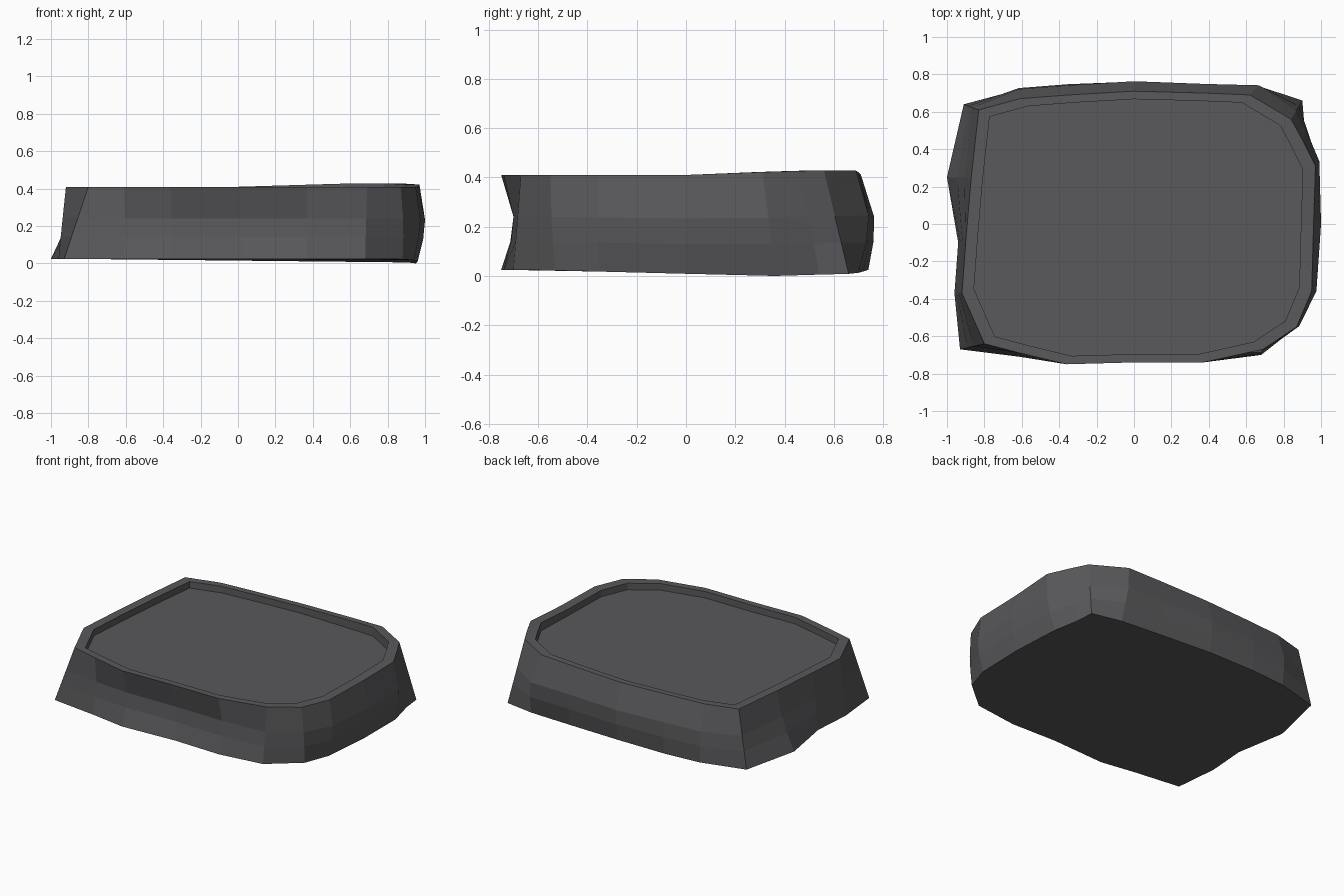
import bpy
import bmesh
from mathutils import Vector

default_cube = bpy.data.objects.get("Cube")
if default_cube:
    bpy.data.objects.remove(default_cube, do_unlink=True)

# Dark stone material
stone = bpy.data.materials.new("dark grey stone")
stone.use_nodes = True
colour = (0.1, 0.098, 0.104, 1)
stone.diffuse_color = colour
shader = next(n for n in stone.node_tree.nodes if n.type == "BSDF_PRINCIPLED")
shader.inputs["Base Color"].default_value = colour
shader.inputs["Roughness"].default_value = 0.9

# Wall columns, anticlockwise: rim x, rim y, foot x, foot y, bulge of the wall
columns = [
    (-.8, -.64, -.93, -.67, 0), (-.61, -.69, -.61, -.71, -.02),
    (-.36, -.75, -.36, -.75, -.05), (0, -.74, .03, -.73, -.04),
    (.37, -.74, .37, -.74, -.04), (.69, -.67, .68, -.7, 0),
    (.87, -.55, .88, -.53, .01), (.95, -.36, .94, -.35, .03),
    (.96, 0, .96, 0, .04), (.97, .31, .95, .36, .03),
    (.9, .45, .91, .54, .02), (.84, .56, .9, .66, 0),
    (.62, .69, .69, .7, .05), (.38, .7, .38, .72, .04),
    (0, .71, 0, .74, .04), (-.35, .69, -.35, .74, .03),
    (-.61, .67, -.61, .72, .03), (-.83, .61, -.91, .64, 0),
    (-.87, .25, -1, .25, -.02), (-.9, -.1, -.94, -.1, 0),
    (-.92, -.37, -.96, -.37, 0),
]


def rim_height(x, y):
    """The rim rises a little towards the back left corner."""
    return 0.41 + 0.04 * max(0, x) * max(0, y)


def foot_height(x, y):
    """The underside sags a little towards the back left corner."""
    sag = max(0, x) * max(0, 1 - abs(y - 0.36))
    return 0.025 - 0.026 * min(1, sag)


def outward(point):
    """Direction pointing away from a rounded rectangle."""
    return Vector((point.x ** 3, (point.y / 0.75) ** 3, 0)).normalized()


def wall_column(rim_x, rim_y, foot_x, foot_y, bulge):
    """Points from the foot, up the wall, over the rim to the sunken floor."""
    rim = Vector((rim_x, rim_y, rim_height(rim_x, rim_y)))
    foot = Vector((foot_x, foot_y, foot_height(foot_x, foot_y)))
    points = [foot]
    for share, strength in ((0.3, 0.75), (0.56, 1)):
        middle = foot.lerp(rim, share)
        points.append(middle + outward(middle) * bulge * strength)
    inner = Vector((rim.x * 0.93, rim.y * 0.94, rim.z))
    floor = Vector((inner.x, inner.y, 0.365))
    return points + [rim, inner, floor]


# Build the tray-like slab by joining neighbouring columns
bm = bmesh.new()
grid = [[bm.verts.new(p) for p in wall_column(*c)] for c in columns]
for index, column in enumerate(grid):
    following = grid[(index + 1) % len(grid)]
    for level in range(len(column) - 1):
        bm.faces.new((column[level], following[level],
                      following[level + 1], column[level + 1]))

# Sunken floor and underside
bm.faces.new([column[-1] for column in grid])
bm.faces.new([column[0] for column in reversed(grid)])
bmesh.ops.recalc_face_normals(bm, faces=bm.faces[:])

mesh = bpy.data.meshes.new("stone_slab")
bm.to_mesh(mesh)
bm.free()
mesh.materials.append(stone)
slab = bpy.data.objects.new("stone_slab", mesh)
bpy.context.scene.collection.objects.link(slab)
